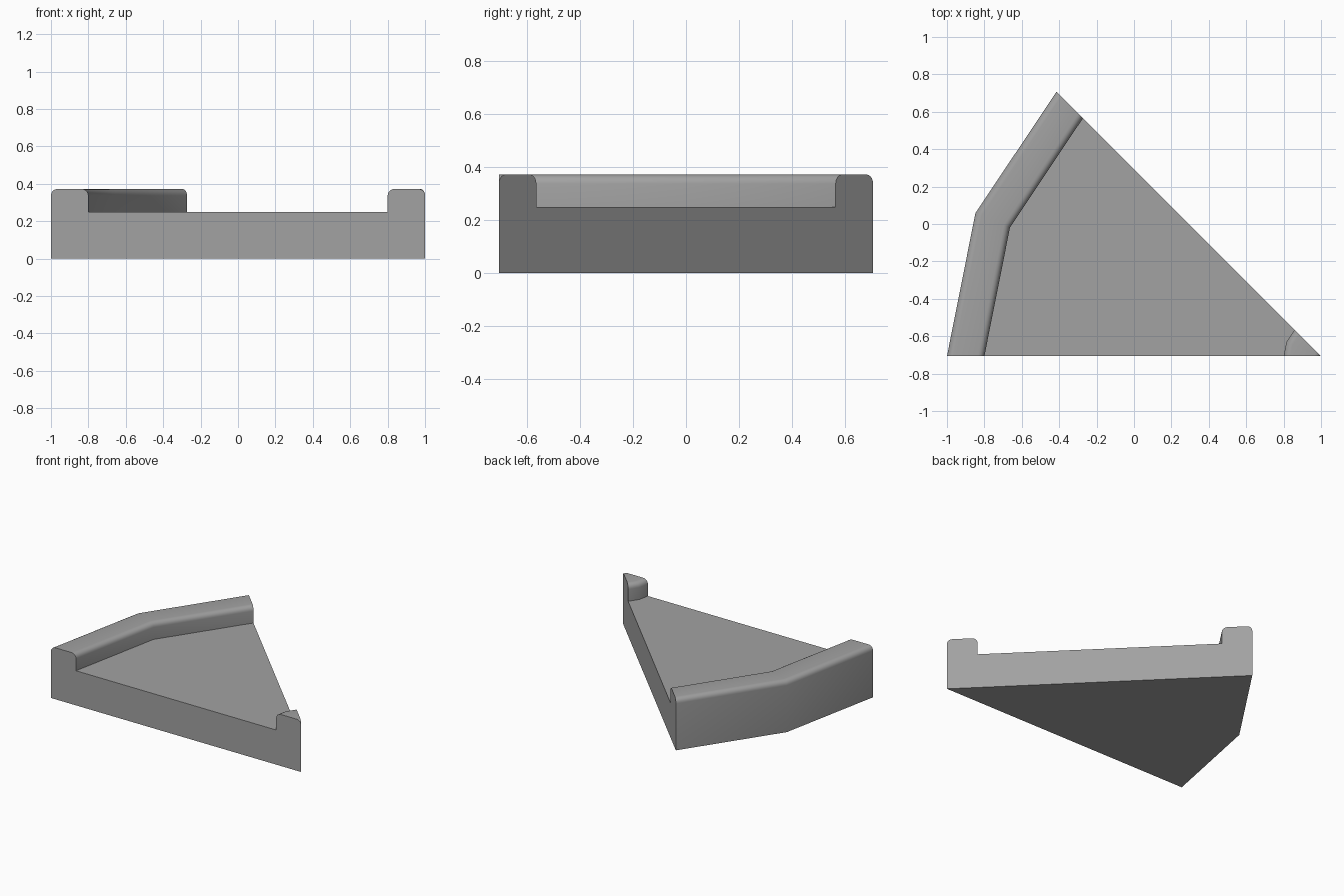
import bpy, bmesh, math

cube = bpy.data.objects.get("Cube")
if cube:
    bpy.data.objects.remove(cube, do_unlink=True)

RADIUS, RIM, FLOOR, TOP, FILLET = 2.0, 0.2, 0.25, 0.372, 0.035
ANGLE, STEPS = math.radians(45), 2
APEX = (1.0, -0.707)


def rounded_top(r0, r1, segments=5):
    """Raised lip between two radii, with both upper corners filleted."""
    pts = []
    for centre, start in ((r0 + FILLET, math.pi), (r1 - FILLET, math.pi / 2)):
        for i in range(segments + 1):
            a = start - i / segments * math.pi / 2
            pts.append((centre + FILLET * math.cos(a),
                        TOP - FILLET + FILLET * math.sin(a)))
    return pts


# Radial cross-section: hub lip, floor, outer rim
profile = [(0, 0), *rounded_top(0, RIM), (RIM, FLOOR), (RADIUS - RIM, FLOOR),
           *rounded_top(RADIUS - RIM, RADIUS), (RADIUS, 0)]

# Sweep the section around the apex
bm = bmesh.new()
rings = []
for s in range(STEPS + 1):
    a = math.pi - ANGLE * s / STEPS
    rings.append([bm.verts.new((APEX[0] + r * math.cos(a),
                                APEX[1] + r * math.sin(a), z))
                  for r, z in profile])
n = len(profile)
for a, b in zip(rings, rings[1:]):
    for i in range(n):
        j = (i + 1) % n
        bm.faces.new((a[i], a[j], b[j], b[i]))

# Straight cut sides
bm.faces.new(rings[0])
bm.faces.new(reversed(rings[-1]))
bmesh.ops.remove_doubles(bm, verts=bm.verts[:], dist=0.0001)
bmesh.ops.recalc_face_normals(bm, faces=bm.faces[:])

mesh = bpy.data.meshes.new("wedge_tray")
bm.to_mesh(mesh)
bm.free()
tray = bpy.data.objects.new("wedge_tray", mesh)
bpy.context.collection.objects.link(tray)

# Plain grey finish
grey = bpy.data.materials.new("mid grey")
grey.use_nodes = True
colour = (0.36, 0.36, 0.36, 1)
grey.diffuse_color = colour
grey.node_tree.nodes["Principled BSDF"].inputs["Base Color"].default_value = colour
mesh.materials.append(grey)

# Smooth fillets and the bend, sharp cut edges
bpy.ops.object.select_all(action='DESELECT')
tray.select_set(True)
bpy.context.view_layer.objects.active = tray
bpy.ops.object.shade_smooth_by_angle(angle=math.radians(30))
